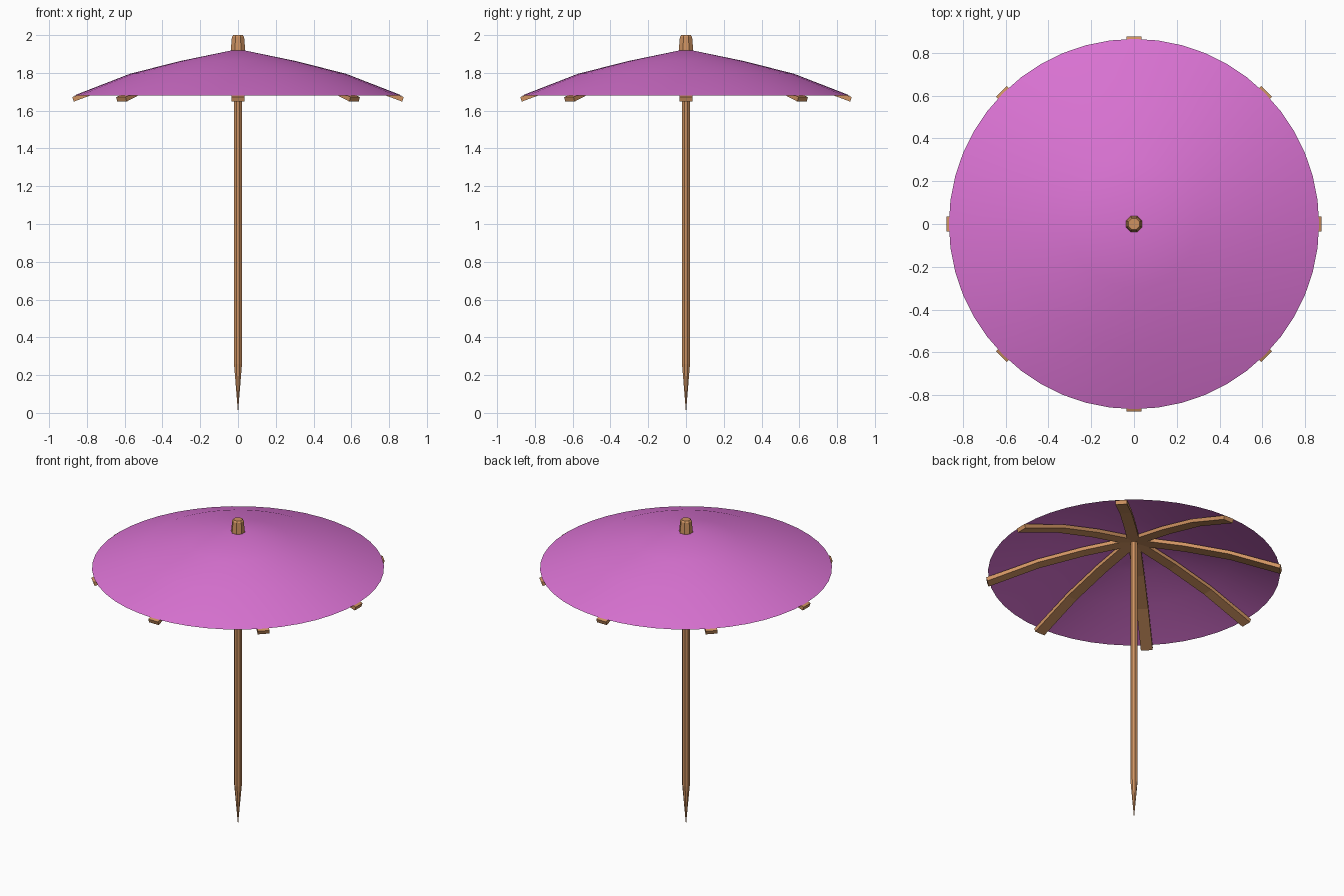
import bpy, bmesh
from math import cos, sin, pi, radians

if "Cube" in bpy.data.objects:
    bpy.data.objects.remove(bpy.data.objects["Cube"])


def material(name, rgb):
    m = bpy.data.materials.new(name)
    m.diffuse_color = (*rgb, 1)
    m.use_nodes = True
    m.node_tree.nodes["Principled BSDF"].inputs["Base Color"].default_value = m.diffuse_color
    return m


WOOD = material("wood", (0.62, 0.29, 0.12))
PAPER = material("purple_paper", (0.70, 0.17, 0.65))


def make_object(name, bm, mat):
    bmesh.ops.recalc_face_normals(bm, faces=bm.faces[:])
    me = bpy.data.meshes.new(name)
    bm.to_mesh(me)
    bm.free()
    me.materials.append(mat)
    ob = bpy.data.objects.new(name, me)
    bpy.context.collection.objects.link(ob)
    return ob


def lathe(name, profile, sides, mat, offset=0.0):
    """Revolve (radius, z) points around z; radius 0 makes a single pole vertex."""
    bm = bmesh.new()
    rings = []
    for r, z in profile:
        n = sides if r > 0 else 1
        rings.append([bm.verts.new((r * cos(offset + 2 * pi * i / sides),
                                    r * sin(offset + 2 * pi * i / sides), z))
                      for i in range(n)])
    for a, b in zip(rings, rings[1:]):
        for i in range(sides):
            j = (i + 1) % sides
            quad = [a[i % len(a)], a[j % len(a)], b[j % len(b)], b[i % len(b)]]
            bm.faces.new(list(dict.fromkeys(quad)))
    return make_object(name, bm, mat)


def rib(name, angle):
    """Bent flat bar following the underside of the canopy."""
    top = [(0.0, 1.910), (0.30, 1.852), (0.57, 1.783), (0.877, 1.672)]
    half, thick = 0.035, 0.024
    bm = bmesh.new()
    sections = []
    for r, z in top:
        tilt = 0.008 if r > 0.8 else 0.0
        pts = [(r, -half, z), (r, half, z),
               (r - tilt, half, z - thick), (r - tilt, -half, z - thick)]
        sections.append([bm.verts.new((x * cos(angle) - y * sin(angle),
                                       x * sin(angle) + y * cos(angle), h))
                         for x, y, h in pts])
    for a, b in zip(sections, sections[1:]):
        for i in range(4):
            j = (i + 1) % 4
            bm.faces.new((a[i], a[j], b[j], b[i]))
    bm.faces.new(sections[0])
    bm.faces.new(sections[-1])
    return make_object(name, bm, WOOD)


# Stick with pointed tip
lathe("stick", [(0, 0), (0.023, 0.26), (0.023, 1.92), (0, 1.92)], 8, WOOD, pi / 8)

# Chamfered cap on top
lathe("cap", [(0, 1.90), (0.041, 1.90), (0.041, 1.925), (0.035, 1.99),
              (0.027, 2.0), (0, 2.0)], 8, WOOD, pi / 8)

# Shallow domed canopy sheet
canopy = lathe("canopy", [(0, 1.926), (0.30, 1.864), (0.57, 1.796), (0.866, 1.681)],
               48, PAPER)
for p in canopy.data.polygons:
    p.use_smooth = True

# Eight ribs below the canopy
for k in range(8):
    rib(f"rib_{k + 1}", radians(45 * k))
